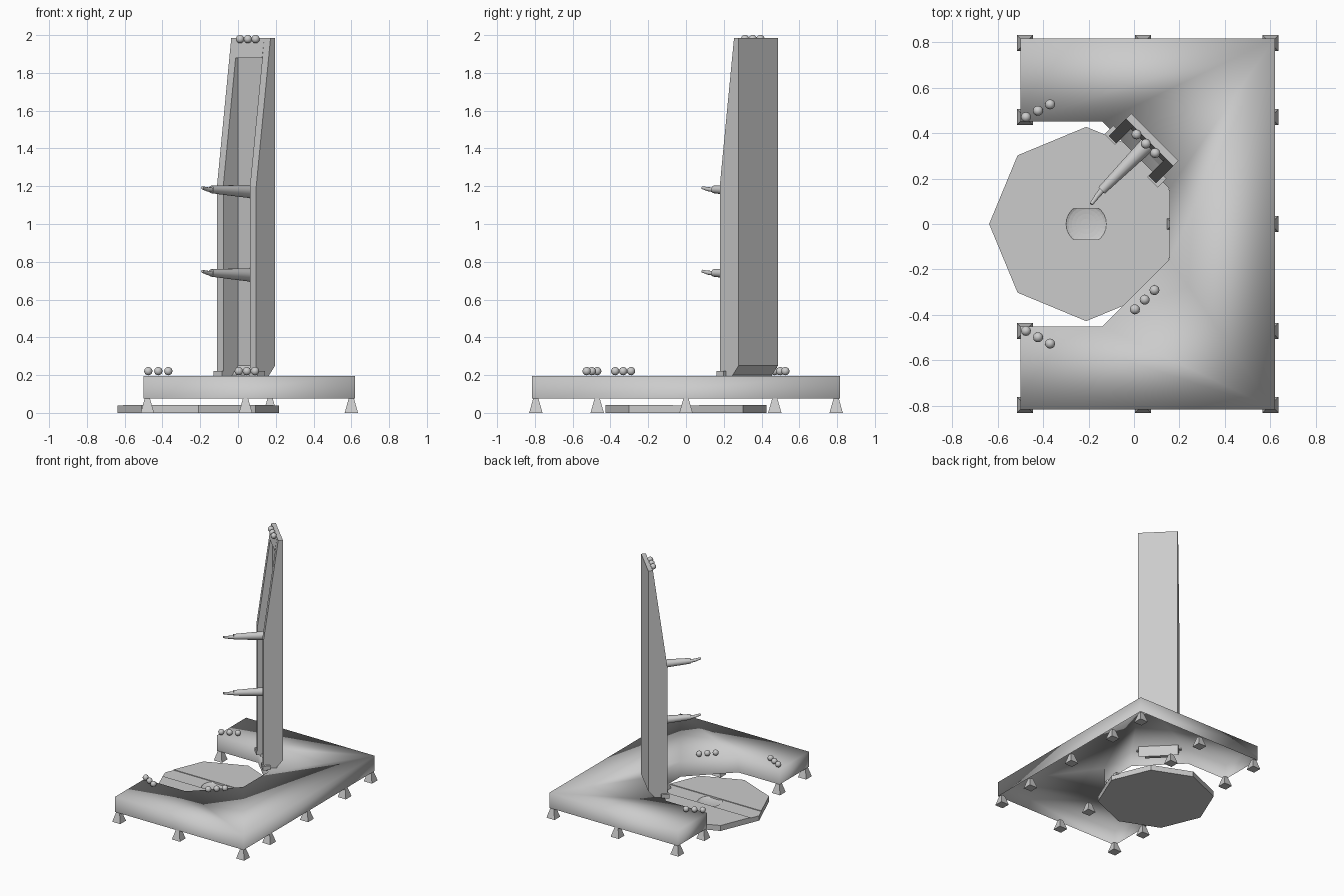
import bpy, bmesh, math
from mathutils import Matrix, Vector

if "Cube" in bpy.data.objects:
    bpy.data.objects.remove(bpy.data.objects["Cube"], do_unlink=True)

grey = bpy.data.materials.new("light_grey")
grey.use_nodes = True
colour = (0.6, 0.6, 0.6, 1)
grey.diffuse_color = colour
grey.node_tree.nodes["Principled BSDF"].inputs["Base Color"].default_value = colour

# Tower frame: local x is its width, local y points away from the round pad
TOWER = Matrix.Translation((0.04, 0.33, 0)) @ Matrix.Rotation(-math.pi / 4, 4, "Z")


def finish(name, bm, matrix=None, smooth=None):
    bmesh.ops.recalc_face_normals(bm, faces=bm.faces)
    mesh = bpy.data.meshes.new(name)
    bm.to_mesh(mesh)
    bm.free()
    mesh.materials.append(grey)
    obj = bpy.data.objects.new(name, mesh)
    bpy.context.collection.objects.link(obj)
    if matrix:
        mesh.transform(matrix)
    if smooth:
        bpy.ops.object.select_all(action="DESELECT")
        obj.select_set(True)
        bpy.context.view_layer.objects.active = obj
        bpy.ops.object.shade_smooth_by_angle(angle=math.radians(smooth))
    return obj


def add_prism(bm, points, offset):
    """Extrude a closed outline of 3D points along an offset."""
    face = bm.faces.new([bm.verts.new(p) for p in points])
    result = bmesh.ops.extrude_face_region(bm, geom=[face], use_keep_orig=True)
    moved = [v for v in result["geom"] if isinstance(v, bmesh.types.BMVert)]
    bmesh.ops.translate(bm, verts=moved, vec=offset)
    return face


def slab(name, outline, z0, z1, matrix=None):
    bm = bmesh.new()
    add_prism(bm, [(x, y, z0) for x, y in outline], (0, 0, z1 - z0))
    return finish(name, bm, matrix)


def side_prism(name, profile, x0, x1):
    """Extrude a depth-height profile across the tower width."""
    bm = bmesh.new()
    add_prism(bm, [(x0, y, z) for y, z in profile], (x1 - x0, 0, 0))
    return finish(name, bm, TOWER)


# Notched platform, an open-bottomed shell
half = [(0.62, 0.815), (-0.5, 0.815), (-0.5, 0.45), (-0.14, 0.45), (0.155, 0.155)]
outline = half + [(x, -y) for x, y in reversed(half)]
bm = bmesh.new()
bottom = add_prism(bm, [(x, y, 0.075) for x, y in outline], (0, 0, 0.12))
bmesh.ops.delete(bm, geom=[bottom], context="FACES_ONLY")
finish("platform", bm, smooth=180)

# Tapered feet
feet = [(x, y) for x in (-0.48, 0.04, 0.6) for y in (-0.795, -0.47, 0.47, 0.795)]
for x, y in feet + [(0.6, 0), (0.17, 0)]:
    bm = bmesh.new()
    bmesh.ops.create_cone(bm, cap_ends=True, segments=4, radius1=0.05,
                          radius2=0.02, depth=0.075)
    place = Matrix.Translation((x, y, 0.0375)) @ Matrix.Rotation(math.pi / 4, 4, "Z")
    finish("foot", bm, place)

# Eight-sided pad: two side plates and a lower middle strip with a shallow dish
R, S = 0.427, 0.068
k = R * math.sqrt(0.5)
edge = R - S * (R - k) / k
PAD = Matrix.Translation((-0.21, 0, 0))
for side in (1, -1):
    slab("pad_side", [(x, side * y) for x, y in
                      [(edge, S), (k, k), (0, R), (-k, k), (-edge, S)]], 0, 0.043, PAD)
strip = slab("pad_strip", [(R, 0), (edge, S), (-edge, S), (-R, 0), (-edge, -S), (edge, -S)],
             0, 0.038, PAD)
bm = bmesh.new()
bmesh.ops.create_uvsphere(bm, u_segments=24, v_segments=12, radius=0.09)
dish = finish("dish_cutter", bm, Matrix.Translation((-0.21, 0, 0.04)) @ Matrix.Diagonal((1, 1, 0.2, 1)))
dish.hide_render = True
dish.hide_set(True)
cut = strip.modifiers.new("dish", "BOOLEAN")
cut.operation = "DIFFERENCE"
cut.object = dish

# Channel-shaped tower, open towards the pad and tapered above mid height
TOP, BEND, W, INNER = 1.985, 1.2, 0.147, 0.1
flange = [(-0.067, 0.2), (0.03, 0.11), (0.03, 0.2), (0.074, 0.25),
          (0.074, TOP), (0.04, TOP), (-0.067, BEND)]
for side in (1, -1):
    side_prism("tower_flange", flange, side * INNER, side * W)
side_prism("tower_back", [(0.0, 0.11), (0.03, 0.11), (0.03, 0.2), (0.074, 0.25),
                          (0.074, TOP), (0.043, TOP), (0.043, 0.25), (0.0, 0.2)], -INNER, INNER)
side_prism("tower_header", [(0.024, 1.88), (0.06, 1.88), (0.06, TOP), (0.04, TOP)],
           -INNER, INNER)
for side in (1, -1):
    slab("tower_base_block", [(side * x, y) for x, y in
         [(0.1, -0.075), (0.165, -0.075), (0.165, -0.02), (0.1, -0.02)]], 0.19, 0.222, TOWER)


def rod(name, start, end, r1, r2):
    """Tapered round bar between two points in the tower frame."""
    a, b = Vector(start), Vector(end)
    bm = bmesh.new()
    bmesh.ops.create_cone(bm, cap_ends=True, segments=16, radius1=r1, radius2=r2,
                          depth=(b - a).length)
    turn = (b - a).to_track_quat("Z", "Y").to_matrix().to_4x4()
    finish(name, bm, TOWER @ Matrix.Translation((a + b) / 2) @ turn, smooth=40)


# Two service arms with bent tips
for z in (1.172, 0.73):
    rod("arm", (0, 0.044, z), (0, -0.258, z + 0.011), 0.036, 0.02)
    rod("arm_tip", (0, -0.25, z + 0.008), (0.004, -0.295, z + 0.012), 0.013, 0.011)
    rod("arm_tip_end", (0.004, -0.29, z + 0.011), (0.01, -0.333, z + 0.02), 0.011, 0.008)

# Rows of three round lamps: centre position and step between lamps
rows = [((-0.422, 0.498, 0.221), (0.053, 0.028)),
        ((-0.422, -0.498, 0.221), (0.053, -0.028)),
        ((0.047, -0.333, 0.221), (0.043, 0.042)),
        ((0.052, 0.353, 1.979), (0.041, -0.041))]
for (x, y, z), (dx, dy) in rows:
    for i in (-1, 0, 1):
        bm = bmesh.new()
        bmesh.ops.create_uvsphere(bm, u_segments=12, v_segments=8, radius=0.022)
        finish("lamp", bm, Matrix.Translation((x + i * dx, y + i * dy, z)), smooth=60)
